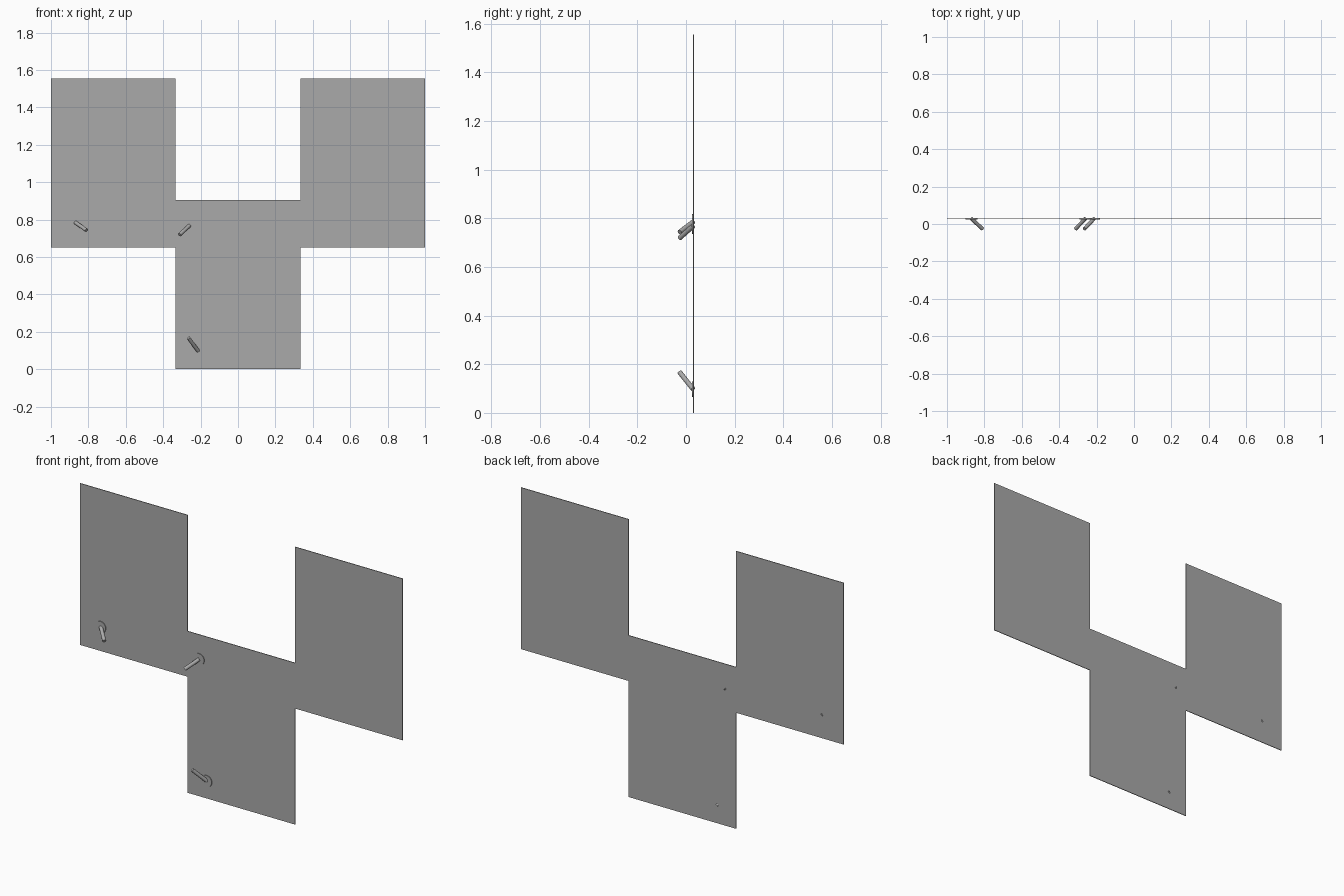
import bpy
from mathutils import Vector

cube = bpy.data.objects.get("Cube")
if cube:
    bpy.data.objects.remove(cube, do_unlink=True)


def make_material(name, value):
    mat = bpy.data.materials.new(name)
    mat.use_nodes = True
    colour = (value, value, value, 1)
    mat.diffuse_color = colour
    mat.node_tree.nodes["Principled BSDF"].inputs["Base Color"].default_value = colour
    return mat


grey = make_material("mid grey", 0.4)

BACK = 0.033
THICK = 0.004
FACE = BACK - THICK


def finish(name):
    obj = bpy.context.object
    obj.name = name
    obj.data.materials.append(grey)
    return obj


def panel(name, x, z, width=0.667, height=0.905):
    bpy.ops.mesh.primitive_cube_add(size=1, location=(x, BACK - THICK / 2, z + height / 2))
    obj = finish(name)
    obj.scale = (width, THICK, height)


def rod(name, start, end, radius):
    axis = end - start
    bpy.ops.mesh.primitive_cylinder_add(vertices=24, radius=radius, depth=axis.length,
                                        location=(start + end) / 2)
    obj = finish(name)
    obj.rotation_euler = axis.to_track_quat("Z", "Y").to_euler()
    bpy.ops.object.shade_smooth_by_angle()


# Three thin wall panels
panel("right_panel", -0.667, 0.65)
panel("centre_panel", 0, 0)
panel("left_panel", 0.667, 0.65)

# Slanted pegs, each on a thin round mounting disc
pegs = {
    "right_peg": ((-0.87, 0.785), (-0.81, 0.743)),
    "centre_peg": ((-0.26, 0.768), (-0.312, 0.719)),
    "lower_peg": ((-0.213, 0.098), (-0.265, 0.167)),
}
for name, (base, tip) in pegs.items():
    root = Vector((base[0], FACE, base[1]))
    rod(name + "_disc", root, root + Vector((0, -0.004, 0)), 0.032)
    rod(name, root, Vector((tip[0], -0.026, tip[1])), 0.01)
